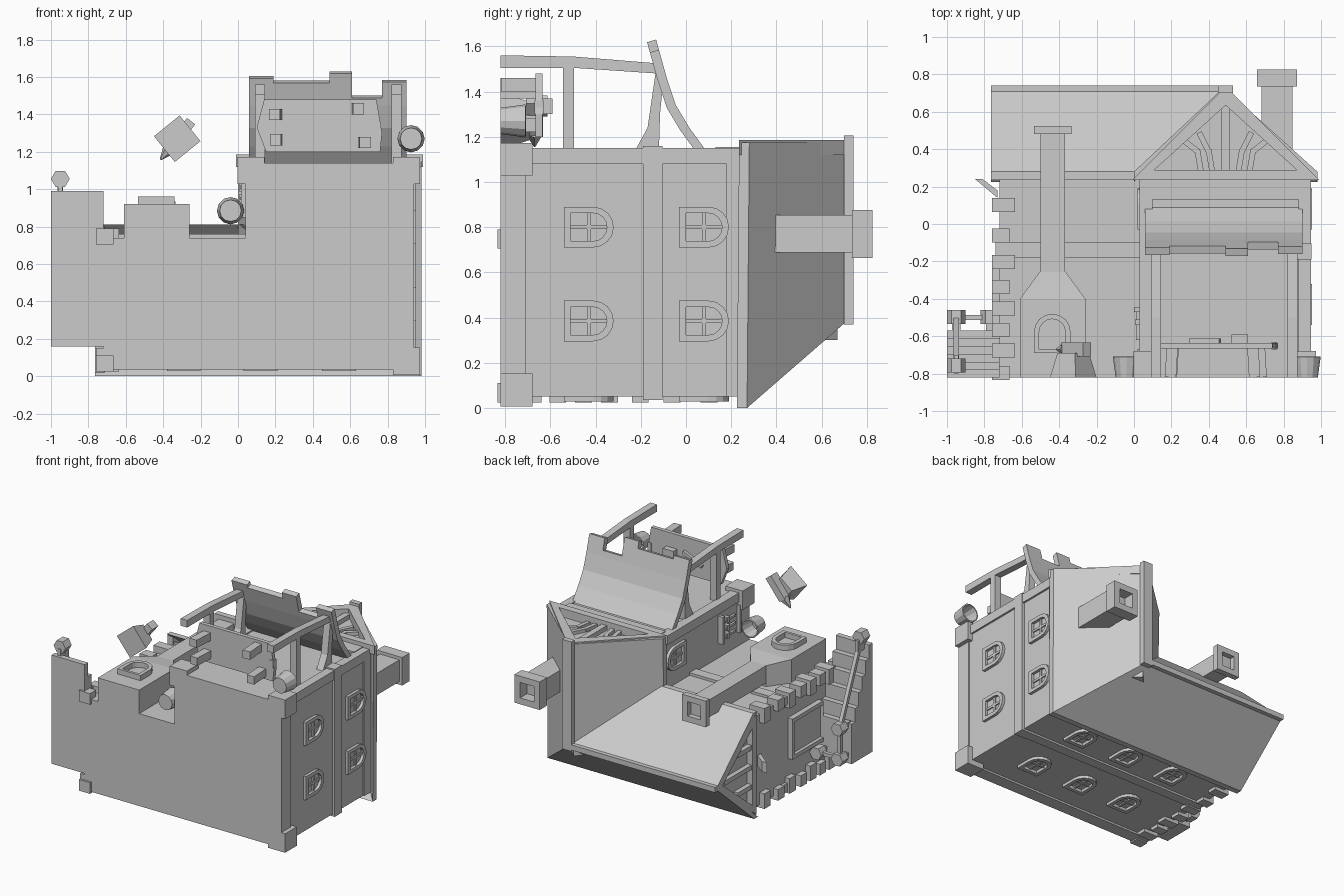
import bpy, bmesh, math
from mathutils import Vector, Matrix

if "Cube" in bpy.data.objects:
    bpy.data.objects.remove(bpy.data.objects["Cube"])


def finish(name, bm):
    bmesh.ops.recalc_face_normals(bm, faces=bm.faces)
    me = bpy.data.meshes.new(name)
    bm.to_mesh(me)
    bm.free()
    ob = bpy.data.objects.new(name, me)
    bpy.context.collection.objects.link(ob)
    return ob


def prism(name, polys, vec):
    """Extrude one or more joined polygons along a vector."""
    bm = bmesh.new()
    for p in polys:
        bm.faces.new([bm.verts.new(v) for v in p])
    bmesh.ops.remove_doubles(bm, verts=bm.verts, dist=1e-5)
    ext = bmesh.ops.extrude_face_region(bm, geom=bm.faces[:], use_keep_orig=True)
    bmesh.ops.translate(bm, vec=vec, verts=[g for g in ext["geom"] if isinstance(g, bmesh.types.BMVert)])
    return finish(name, bm)


def ring(name, outer, inner, vec):
    n = len(outer)
    return prism(name, [(outer[i], outer[(i + 1) % n], inner[(i + 1) % n], inner[i]) for i in range(n)], vec)


def box(name, x0, x1, y0, y1, z0, z1):
    return prism(name, [[(x0, y0, z0), (x1, y0, z0), (x1, y1, z0), (x0, y1, z0)]], (0, 0, z1 - z0))


def rod(name, p, q, r1, r2, n, open_top=False, turn=0.0):
    """Cylinder or cone between two points."""
    p, q = Vector(p), Vector(q)
    bm = bmesh.new()
    m = Matrix.Translation((p + q) / 2) @ (q - p).to_track_quat('Z', 'Y').to_matrix().to_4x4() @ Matrix.Rotation(turn, 4, 'Z')
    bmesh.ops.create_cone(bm, cap_ends=True, segments=n, radius1=r1, radius2=r2, depth=(q - p).length, matrix=m)
    if open_top:
        top = max((f for f in bm.faces if len(f.verts) == n), key=lambda f: f.calc_center_median().y)
        bmesh.ops.delete(bm, geom=[top], context='FACES_ONLY')
    return finish(name, bm)


def beam(name, p, q, w, d):
    """Rectangular timber between two points."""
    p, q = Vector(p), Vector(q)
    bm = bmesh.new()
    m = Matrix.Translation((p + q) / 2) @ (q - p).to_track_quat('Z', 'Y').to_matrix().to_4x4() @ Matrix.Diagonal((w, d, (q - p).length, 1))
    bmesh.ops.create_cube(bm, size=1, matrix=m)
    return finish(name, bm)


def arch(c, side, hw, base, top, n=8):
    """Arched outline: upright along y, width along 'side'."""
    c, side = Vector(c), Vector(side)
    pts = [(-hw, base), (hw, base)]
    pts += [(hw * math.cos(math.pi * i / n), top - hw + hw * math.sin(math.pi * i / n)) for i in range(n + 1)]
    return [c + side * u + Vector((0, v, 0)) for u, v in pts]


def window(name, c, side, nrm):
    nrm, side, c = Vector(nrm), Vector(side), Vector(c)
    ring(name + "_frame", arch(c, side, .09, -.11, .11), arch(c, side, .062, -.08, .08), nrm * .022)
    up = Vector((0, 1, 0))
    beam(name + "_mullion", c - up * .08, c + up * .08, .018, .018)
    beam(name + "_bar", c - side * .062, c + side * .062, .018, .018)


# Walls of the two wings (the building lies on its back, up is +y)
box("left_wing_wall", -.72, .1, -.82, .26, .05, .74)
box("right_wing_wall", .04, .93, -.82, .26, .05, 1.14)
prism("right_gable_wall", [[(.06, .25, .3), (.92, .25, .3), (.48, .67, .3)]], (0, 0, .82))
prism("left_gable_wall", [[(-.72, .25, .06), (-.72, .25, .76), (-.72, .68, .4)]], (1.1, 0, 0))
box("back_plinth", -.76, .94, -.82, -.72, .035, .15)

# Floor bands and corner posts
box("left_front_band", -.74, .05, -.18, -.10, .70, .76)
box("back_band", -.74, .95, -.185, -.105, .035, .1)
box("right_band", .85, .95, -.19, -.105, .035, 1.16)
box("front_gable_beam", .08, .89, .13, .24, 1.1, 1.155)
box("side_top_trim", .9, .94, .18, .26, .05, 1.15)
box("side_bottom_trim", .9, .94, -.82, -.71, .05, 1.15)
for x0, x1 in ((.03, .1), (.88, .945)):
    box("front_corner_post", x0, x1, -.82, .25, 1.08, 1.15)
for x, z in ((.9, .08), (.9, 1.1), (.07, 1.1)):
    beam("corner_foot", (x, -.82, z), (x, -.68, z), .145, .145)

# Quoins on the left wing corners
for i, y in enumerate((-.8, -.68, -.57, -.455, -.34, -.205, -.065, .1)):
    w = .115 if i % 2 else .085
    for z0, z1 in ((.025, .025 + w), (.79 - w, .79)):
        box("quoin", -.76, -.76 + w + .01, y - .035, y + .04, z0, z1)

# Roof slopes: cross gable with a hip at the back right
R = .73
drop = (0, -.045, 0)
prism("back_roof_slope", [[(-.765, .27, 0), (.98, .27, 0), (.48, R, .4), (-.765, R, .4)]], drop)
prism("front_roof_slope", [[(-.765, .28, .81), (.03, .28, .81), (.48, R, .4), (-.765, R, .4)]], drop)
prism("right_roof_slope", [[(.98, .27, 0), (.98, .28, 1.175), (.48, R, 1.175), (.48, R, .4)]], drop)
prism("left_roof_slope", [[(0, .27, .75), (0, .28, 1.175), (.48, R, 1.175), (.48, R, .4)]], drop)
box("gable_ridge_cap", .45, .53, .70, .74, .37, 1.205)
box("main_ridge_cap", -.765, .5, .695, .74, .38, .42)

# Timber gable frames
ring("front_gable_frame", [(-.01, .235, 1.12), (.99, .235, 1.12), (.49, .735, 1.12)],
     [(.11, .29, 1.12), (.87, .29, 1.12), (.49, .635, 1.12)], (0, 0, .065))
box("king_post", .465, .51, .27, .66, 1.1, 1.155)
for s in (-1, 1):
    for a, b, c in ((.07, .1, .03), (.13, .2, .09)):
        X = lambda u: .488 + s * u
        beam("gable_strut", (X(a), .28, 1.13), (X(a + .02), .4, 1.13), .03, .03)
        beam("gable_strut", (X(a + .02), .39, 1.13), (X(b + .04), .49 - .03 * (b > .15), 1.13), .03, .03)
ring("left_gable_frame", [(-.765, .24, .02), (-.765, .24, .80), (-.765, .73, .4)],
     [(-.765, .29, .11), (-.765, .29, .70), (-.765, .65, .4)], (.05, 0, 0))
for z in (.4, .25, .55):
    beam("left_gable_strut", (-.74, .27, z), (-.74, .62 - abs(z - .4) * 1.1, z), .035, .035)


# Chimneys
def square(cx, cz, y, h):
    return [(cx + a * h, y, cz + b * h) for a, b in ((-1, -1), (1, -1), (1, 1), (-1, 1))]


for name, cx, cz, h, y0, y1, ch, top in (("right_chimney", .765, .77, .083, .3, .74, .107, .83),
                                         ("forge_chimney", -.435, .835, .066, -.26, .485, .1, .53)):
    box(name + "_stack", cx - h, cx + h, y0, y1, cz - h, cz + h)
    ring(name + "_cap", square(cx, cz, y1 - .005, ch), square(cx, cz, y1 - .005, ch * .55), (0, top - y1, 0))
box("forge_base", -.61, -.26, -.82, -.4, .7, .92)
bm = bmesh.new()
lo = [bm.verts.new(v) for v in ((-.61, -.4, .70), (-.26, -.4, .70), (-.26, -.4, .92), (-.61, -.4, .92))]
hi = [bm.verts.new(v) for v in ((-.5, -.25, .74), (-.37, -.25, .74), (-.37, -.25, .9), (-.5, -.25, .9))]
bm.faces.new(lo)
bm.faces.new(hi)
for i in range(4):
    bm.faces.new((lo[i], lo[(i + 1) % 4], hi[(i + 1) % 4], hi[i]))
finish("forge_hood", bm)
fc = (-.437, -.58, .91)
ring("forge_arch", arch(fc, (1, 0, 0), .098, -.11, .1), arch(fc, (1, 0, 0), .07, -.09, .072), (0, 0, .05))

# Windows: right side, back, and the inner side of the right wing
for y in (-.43, .08):
    for z in (.80, .385):
        window("side_window", (.93, y, z), (0, 0, 1), (1, 0, 0))
    for x in (.54, .12, -.29):
        window("back_window", (x, y, .05), (1, 0, 0), (0, 0, -1))
window("inner_window", (.04, .08, .95), (0, 0, 1), (-1, 0, 0))

# Side door with its little canopy
ring("door_frame", [(-.72, -.57, .27), (-.72, -.57, .58), (-.72, -.2, .58), (-.72, -.2, .27)],
     [(-.72, -.57, .3), (-.72, -.57, .55), (-.72, -.23, .55), (-.72, -.23, .3)], (-.04, 0, 0))
box("door_panel", -.735, -.71, -.57, -.22, .29, .56)
prism("door_canopy", [[(-.85, .24, .36), (-.81, .24, .36), (-.73, .18, .36), (-.73, .14, .36)]], (0, 0, .08))

# Stairs and railing
prof = [(-.82, .16), (-.82, .99)]
for i in range(6):
    y = -.82 + .25 * (i + 1) / 6
    prof += [(y, .99 - .105 * i), (y, .99 - .105 * (i + 1) if i < 5 else .16)]
prism("stairs", [[(-1, y, z) for y, z in prof]], (.28, 0, 0))
posts = [(-.95, -.76, 1.055), (-.95, -.5, .45), (-.95, -.5, .22), (-.77, -.5, .22)]
for i, (x, y, z) in enumerate(posts):
    if i:
        box("rail_post", x - .022, x + .022, -.6, y, z - .022, z + .022)
    else:
        box("rail_post", x - .013, x + .013, -.8, -.7, .95, 1.04)
    rod("post_cap", (x, y - .035, z), (x, y + .04, z), .05, .05, 6, turn=math.pi / 6)
for p, q in zip(posts, posts[1:]):
    beam("hand_rail", p, q, .028, .028)

# Awning with a ragged edge, in strips
path = [(.08, 1.13), (.0, 1.24), (-.06, 1.34), (-.10, 1.46), (-.15, 1.64)]


def cut(zend):
    out = []
    for (ya, za), (yb, zb) in zip(path, path[1:]):
        out.append((ya, za))
        if zb >= zend:
            t = (zend - za) / (zb - za)
            return out + [(ya + t * (yb - ya), zend)]
    return out


for x0, x1, ze in ((.06, .19, 1.605), (.19, .49, 1.58), (.49, .61, 1.63), (.61, .77, 1.5), (.77, .9, 1.585)):
    c = cut(ze)
    poly = [(x0, y + .015, z) for y, z in c] + [(x0, y - .025, z - .012) for y, z in reversed(c)]
    prism("awning_strip", [poly], (x1 - x0, 0, 0))

# Awning frame on both sides
for x in (.09, .82):
    prism("awning_post", [[(x, -.82, 1.505), (x, -.82, 1.56), (x, -.5, 1.555), (x, -.13, 1.525),
                           (x, -.13, 1.48), (x, -.5, 1.505)]], (.055, 0, 0))
    box("awning_cross_beam", x, x + .055, -.545, -.495, 1.12, 1.53)
    prism("awning_brace", [[(x, -.23, 1.13), (x, -.17, 1.24), (x, -.135, 1.48), (x, -.1, 1.45),
                            (x, -.115, 1.3), (x, -.12, 1.13)]], (.055, 0, 0))

# Workbench
prism("bench_top", [[(.15, -.665, 1.2), (.76, -.665, 1.2), (.77, -.665, 1.3), (.74, -.665, 1.48),
                     (.14, -.665, 1.48), (.1, -.665, 1.33)]], (0, .03, 0))
for x, z in ((.195, 1.4), (.645, 1.43), (.2, 1.265), (.68, 1.25)):
    beam("bench_leg", (x, -.82, z), (x + (.01 if x < .4 else -.01), -.65, z), .06, .06)
box("bench_vice", .735, .765, -.67, -.63, 1.3, 1.36)
box("bench_box", .52, .61, -.635, -.59, 1.3, 1.37)
beam("bench_tool", (.3, -.625, 1.3), (.46, -.625, 1.37), .025, .025)

# Buckets
for x, z in ((.925, 1.27), (-.04, .885)):
    b = rod("bucket", (x, -.82, z), (x, -.71, z), .058, .073, 12, open_top=True)
    m = b.modifiers.new("shell", 'SOLIDIFY')
    m.thickness = .01

# Anvil on a block
d = Vector((.62, 0, .78))
c = Vector((-.325, -.67, 1.27))
low = Vector((0, -.15, 0))
rod("anvil_block", c + low, c + Vector((0, -.02, 0)), .125, .085, 4, turn=math.radians(6))
beam("anvil_body", c - d * .07, c + d * .12, .075, .055)
rod("anvil_horn", c - d * .06, c - d * .145, .042, .004, 6)

# Tool rack on the inner wall
box("tool_rack", .0, .05, -.47, -.445, .85, 1.06)
box("rack_lower_bar", .015, .05, -.69, -.67, .85, 1.06)
for z in (.89, .95, 1.01):
    beam("hanging_tool", (.02, -.46, z), (.02, -.62, z), .018, .018)
    box("tool_head", .005, .04, -.54, -.51, z - .022, z + .022)
